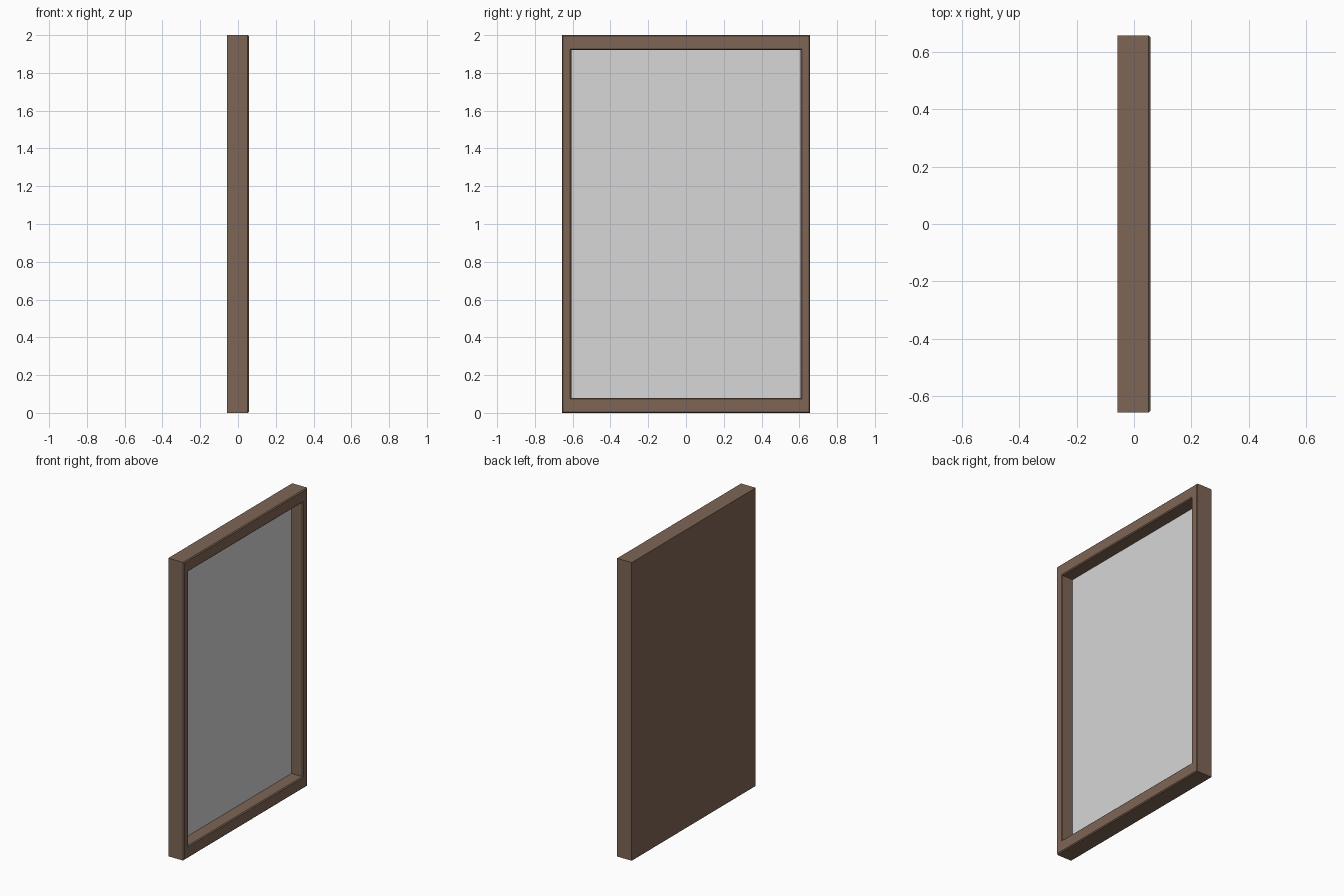
import bpy
import bmesh

cube = bpy.data.objects.get("Cube")
if cube:
    bpy.data.objects.remove(cube)

# Overall sizes
BACK, FRONT, GLASS = -0.057, 0.057, -0.028
HALF_W, HALF_H = 0.657, 1.0
OPEN_W, OPEN_H = 0.607, 0.92


def material(name, rgb):
    m = bpy.data.materials.new(name)
    m.use_nodes = True
    color = (*rgb, 1.0)
    m.diffuse_color = color
    m.node_tree.nodes["Principled BSDF"].inputs["Base Color"].default_value = color
    return m


def box(bm, x0, x1, half_w, half_h):
    """Box spanning x0..x1, centred in y, centred on mid height."""
    for v in bmesh.ops.create_cube(bm, size=2)["verts"]:
        v.co = (x0 if v.co.x < 0 else x1, v.co.y * half_w, v.co.z * half_h + HALF_H)


def finish(name, bm, mat):
    bmesh.ops.recalc_face_normals(bm, faces=bm.faces)
    mesh = bpy.data.meshes.new(name)
    bm.to_mesh(mesh)
    bm.free()
    mesh.materials.append(mat)
    obj = bpy.data.objects.new(name, mesh)
    bpy.context.collection.objects.link(obj)
    return obj


wood = material("brown wood", (0.21, 0.132, 0.092))
pane = material("pale grey glass", (0.68, 0.68, 0.68))

# Frame: solid back with a recessed opening
bm = bmesh.new()
box(bm, BACK, FRONT, HALF_W, HALF_H)
face = max(bm.faces, key=lambda f: f.calc_center_median().x)
bmesh.ops.inset_region(bm, faces=[face], thickness=0.05)
for v in face.verts:
    v.co.y = OPEN_W if v.co.y > 0 else -OPEN_W
    v.co.z = HALF_H + (OPEN_H if v.co.z > HALF_H else -OPEN_H)
floor = bmesh.ops.extrude_discrete_faces(bm, faces=[face])["faces"][0]
for v in floor.verts:
    v.co.x = GLASS - 0.006

# Small chamfer on the outer and inner rims of the front
rims = [e for e in bm.edges
        if all(v.co.x > FRONT - 0.001 for v in e.verts)
        and any(abs(f.normal.x) < 0.5 for f in e.link_faces)]
bmesh.ops.bevel(bm, geom=rims, offset=0.006, segments=1, affect='EDGES')
finish("frame", bm, wood)

# Glass plate lying in the recess
bm = bmesh.new()
box(bm, GLASS - 0.006, GLASS, OPEN_W, OPEN_H)
finish("mirror_glass", bm, pane)
